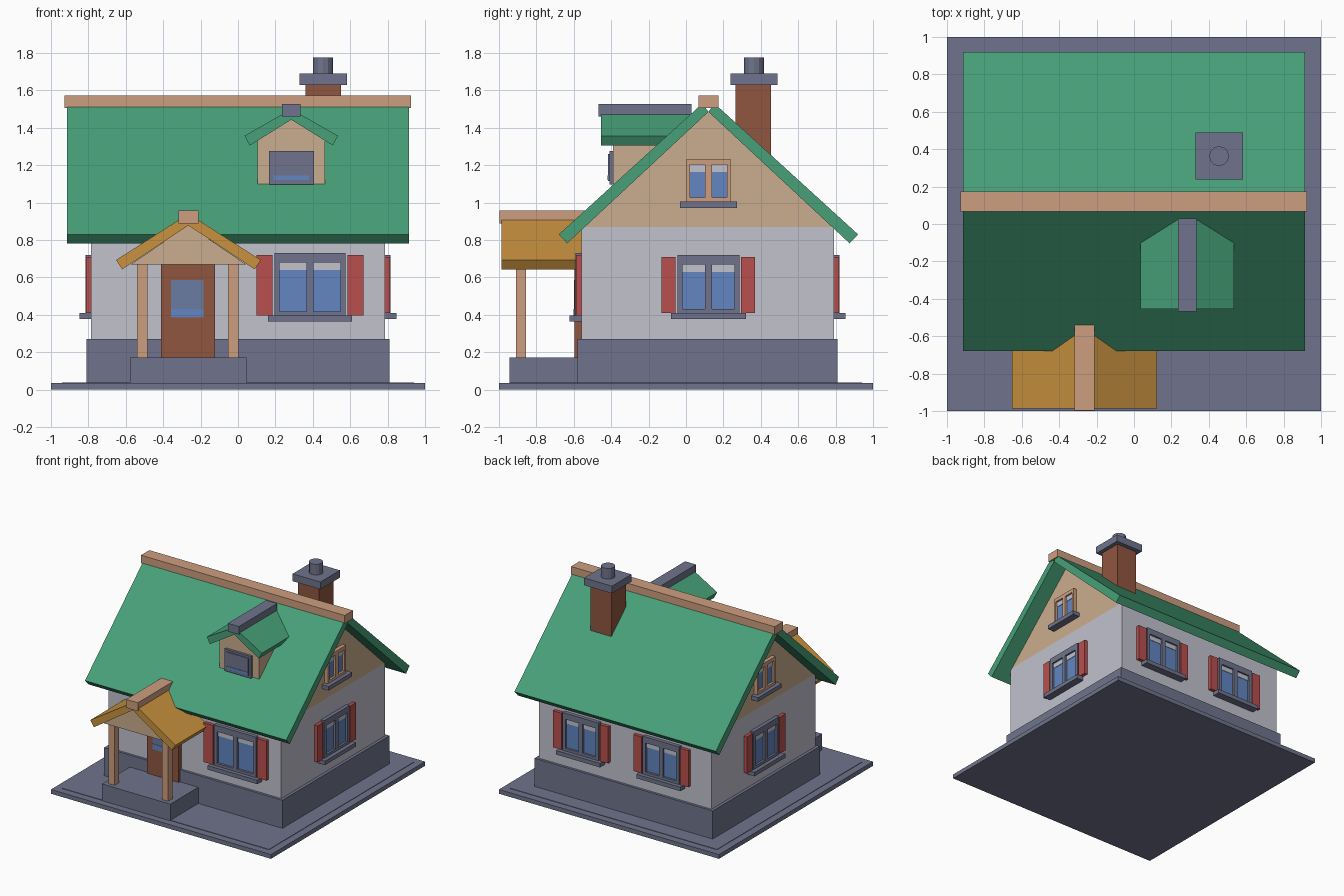
import bpy
import bmesh

cube = bpy.data.objects.get("Cube")
if cube:
    bpy.data.objects.remove(cube, do_unlink=True)


def material(name, rgb):
    lin = [((c / 255 + 0.055) / 1.055) ** 2.4 for c in rgb] + [1.0]
    m = bpy.data.materials.new(name)
    m.use_nodes = True
    m.diffuse_color = lin
    for node in m.node_tree.nodes:
        if node.type == 'BSDF_PRINCIPLED':
            node.inputs["Base Color"].default_value = lin
    return m


slate = material("slate", (112, 116, 140))
green = material("green tile", (71, 160, 120))
plaster = material("pale plaster", (194, 194, 206))
beige = material("beige boards", (202, 174, 142))
wood = material("light wood", (205, 158, 128))
brick = material("brick brown", (144, 86, 64))
red = material("shutter red", (184, 80, 78))
gold = material("gold tile", (200, 146, 62))
glass = material("blue glass", (98, 134, 194))
dull_glass = material("dull glass", (106, 124, 162))


def finish(name, bm, mat):
    bmesh.ops.recalc_face_normals(bm, faces=bm.faces)
    mesh = bpy.data.meshes.new(name)
    bm.to_mesh(mesh)
    bm.free()
    mesh.materials.append(mat)
    obj = bpy.data.objects.new(name, mesh)
    bpy.context.collection.objects.link(obj)
    return obj


def prism(name, outline, axis, a, b, mat):
    """Extrude an outline of (across, z) points along x or y from a to b."""
    bm = bmesh.new()

    def ring(t):
        return [bm.verts.new((t, u, z) if axis == 'x' else (u, t, z)) for u, z in outline]
    lo, hi = ring(a), ring(b)
    bm.faces.new(lo)
    bm.faces.new(hi)
    n = len(outline)
    for i in range(n):
        j = (i + 1) % n
        bm.faces.new((lo[i], lo[j], hi[j], hi[i]))
    return finish(name, bm, mat)


def box(name, xs, ys, zs, mat):
    (x0, x1), (z0, z1) = sorted(xs), sorted(zs)
    y0, y1 = sorted(ys)
    return prism(name, [(x0, z0), (x1, z0), (x1, z1), (x0, z1)], 'y', y0, y1, mat)


def pitched_roof(name, half, centre, axis, a, b, mat):
    """Two mirrored slabs from one half section."""
    for side, s in (("a", -1), ("b", 1)):
        prism(f"{name}_{side}", [(centre + s * u, z) for u, z in half], axis, a, b, mat)


WALL_X, FRONT, BACK, RIDGE = 0.785, -0.56, 0.79, 0.12


def wall_box(name, facing, us, ds, zs, mat):
    """Box placed on a wall: us runs along the wall, ds outward from it."""
    if facing in ("front", "back"):
        base, s = (FRONT, -1) if facing == "front" else (BACK, 1)
        return box(name, us, [base + s * d for d in ds], zs, mat)
    s = 1 if facing == "left" else -1
    return box(name, [s * (WALL_X + d) for d in ds], us, zs, mat)


def window(name, facing, c, half, z0, z1, frame, sill, border=0.027, head=0.05, shutter=0):
    mid, depth = 0.018, (-0.01, 0.03)

    def put(part, u0, u1, d, za, zb, mat):
        wall_box(f"{name}_{part}", facing, (c + u0, c + u1), d, (za, zb), mat)
    for s, side in ((-1, "a"), (1, "b")):
        put(f"stile_{side}", s * half, s * (half - border), depth, z0, z1, frame)
        put(f"pane_{side}", s * mid, s * (half - border), (-0.01, 0.012),
            z0 + 0.02, z1 - head, glass)
        put(f"blind_{side}", s * mid, s * (half - border), (0.01, 0.016),
            z1 - head - 0.04, z1 - head, plaster)
        if shutter:
            put(f"shutter_{side}", s * (half + 0.01), s * (half + 0.01 + shutter),
                (0, 0.028), z0, z1 - 0.01, red)
    put("mullion", -mid, mid, depth, z0, z1, frame)
    put("bottom_rail", -half, half, depth, z0, z0 + 0.022, frame)
    put("top_rail", -half, half, depth, z1 - head, z1, frame)
    put("sill", -half - 0.035, half + 0.035, (0, 0.062), z0 - 0.033, z0, sill)


# Ground and body of the house
box("ground_slab", (-1, 1), (-1, 1), (0, 0.035), slate)
box("ground_paving", (-0.94, 0.94), (-0.94, 0.94), (0.03, 0.039), slate)
box("foundation", (-0.81, 0.81), (-0.58, 0.81), (0.03, 0.27), slate)
box("walls", (-WALL_X, WALL_X), (FRONT, BACK), (0.26, 0.87), plaster)
prism("gable", [(RIDGE - 0.665, 0.87), (RIDGE + 0.665, 0.87), (RIDGE, 1.485)], 'x',
      -WALL_X, WALL_X, beige)

# Main roof
pitched_roof("main_roof", [(0.8, 0.83), (0.032, 1.53), (0, 1.485), (0.755, 0.782)],
             RIDGE, 'x', -0.915, 0.915, green)
box("ridge_beam", (-0.928, 0.924), (0.066, 0.174), (1.505, 1.572), wood)

# Chimney
box("chimney_stack", (0.36, 0.55), (0.265, 0.455), (1.1, 1.64), brick)
box("chimney_cap", (0.33, 0.583), (0.237, 0.49), (1.63, 1.69), slate)
bm = bmesh.new()
bmesh.ops.create_cone(bm, cap_ends=True, segments=12, radius1=0.053, radius2=0.053, depth=0.1)
bmesh.ops.translate(bm, verts=bm.verts, vec=(0.455, 0.363, 1.727))
finish("chimney_pot", bm, slate)

# Dormer
DX = 0.285
prism("dormer_body", [(DX - 0.18, 1.1), (DX + 0.18, 1.1), (DX + 0.18, 1.335),
                      (DX, 1.445), (DX - 0.18, 1.335)], 'y', -0.39, 0.03, beige)
pitched_roof("dormer_roof", [(0.25, 1.357), (0, 1.5), (0, 1.443), (0.222, 1.305)],
             DX, 'y', -0.455, 0.025, green)
box("dormer_ridge", (DX - 0.05, DX + 0.05), (-0.467, 0.03), (1.46, 1.527), slate)
box("dormer_window_frame", (0.165, 0.405), (-0.41, -0.38), (1.097, 1.277), slate)
box("dormer_window_panel", (0.185, 0.385), (-0.418, -0.405), (1.115, 1.26), slate)
box("dormer_window_glass", (0.19, 0.38), (-0.421, -0.414), (1.12, 1.145), glass)

# Porch
PX = -0.265
box("porch_platform", (-0.577, 0.045), (-0.943, -0.56), (0.03, 0.172), slate)
for side, x in (("right", -0.513), ("left", -0.025)):
    box(f"porch_post_{side}", (x - 0.028, x + 0.028), (-0.91, -0.855), (0.17, 0.69), wood)
prism("porch_gable", [(PX - 0.31, 0.668), (PX + 0.31, 0.668), (PX, 0.88)], 'y',
      -0.93, -0.55, beige)
pitched_roof("porch_roof", [(0.387, 0.693), (0, 0.94), (0, 0.878), (0.354, 0.643)],
             PX, 'y', -0.987, -0.5, gold)
box("porch_ridge", (PX - 0.053, PX + 0.053), (-0.998, -0.5), (0.888, 0.957), wood)

# Door
wall_box("door", "front", (-0.412, -0.122), (-0.01, 0.035), (0.17, 0.69), brick)
wall_box("door_glass", "front", (-0.357, -0.185), (0.03, 0.039), (0.385, 0.585), dull_glass)
wall_box("door_glass_strip", "front", (-0.357, -0.185), (0.036, 0.042), (0.387, 0.43), glass)

# Windows
window("front_window", "front", 0.385, 0.19, 0.397, 0.73, slate, slate, shutter=0.085)
for side in ("left", "right"):
    window(f"{side}_window", side, RIDGE, 0.165, 0.41, 0.72, slate, slate, shutter=0.075)
    window(f"{side}_attic_window", side, RIDGE, 0.118, 1.005, 1.233, wood, slate,
           border=0.02, head=0.03)
for side, x in (("left", 0.385), ("right", -0.345)):
    window(f"back_window_{side}", "back", x, 0.165, 0.41, 0.72, slate, slate, shutter=0.075)
